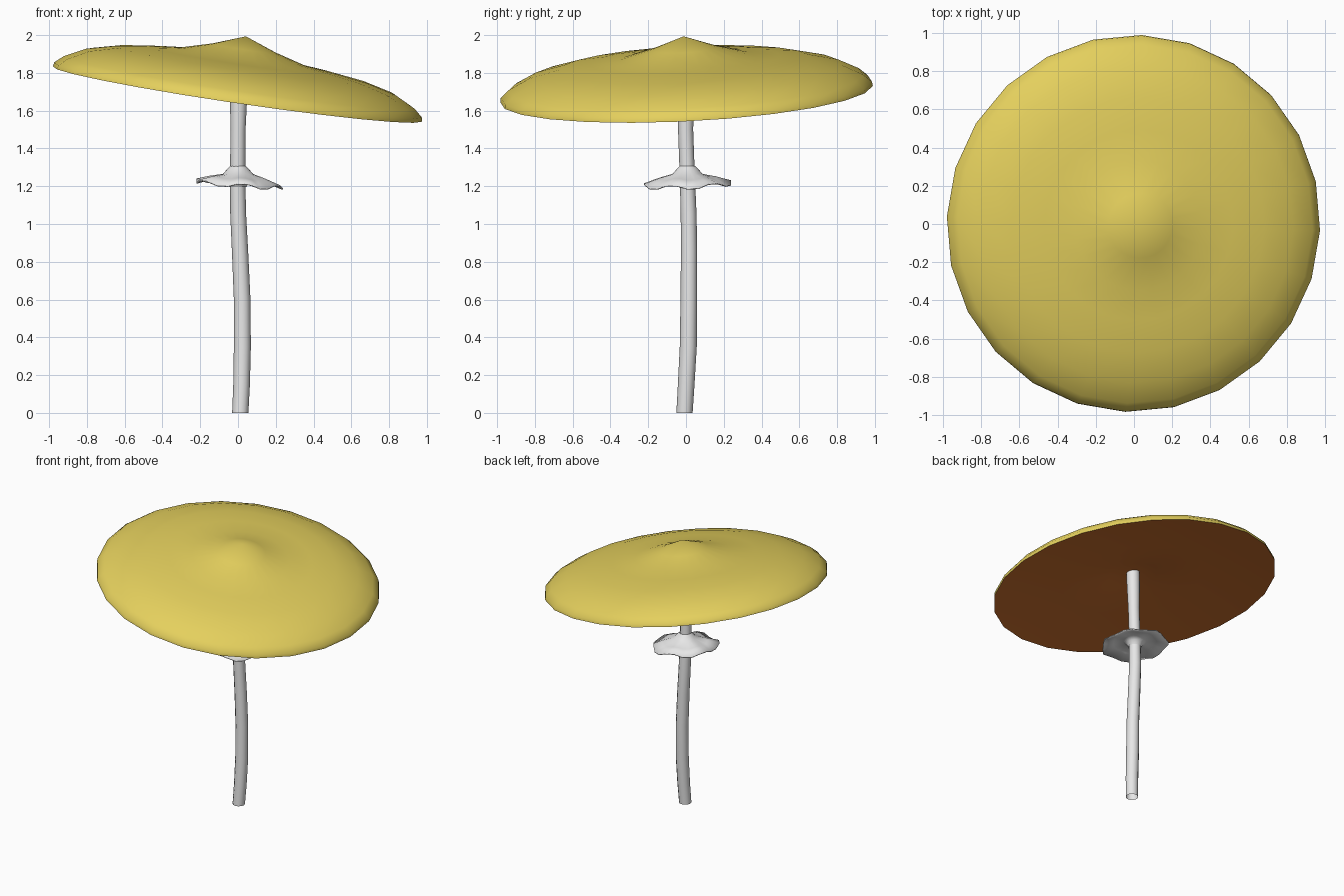
import bpy, bmesh, math
from mathutils import Vector

if "Cube" in bpy.data.objects:
    bpy.data.objects.remove(bpy.data.objects["Cube"])


def material(name, rgb):
    m = bpy.data.materials.new(name)
    m.diffuse_color = (*rgb, 1)
    m.use_nodes = True
    m.node_tree.nodes["Principled BSDF"].inputs["Base Color"].default_value = m.diffuse_color
    return m


YELLOW = material("cap yellow", (0.78, 0.63, 0.11))
BROWN = material("gill brown", (0.56, 0.15, 0.024))
WHITE = material("stem white", (0.80, 0.80, 0.80))


def loft(name, rings, mat, tip=None, tip_first=False):
    """Skin a list of equal-length point rings; optional closing tip point."""
    bm = bmesh.new()
    loops = [[bm.verts.new(p) for p in r] for r in rings]
    n = len(loops[0])
    for a, b in zip(loops, loops[1:]):
        for i in range(n):
            j = (i + 1) % n
            bm.faces.new((a[i], a[j], b[j], b[i]))
    if tip is not None:
        t = bm.verts.new(tip)
        for i in range(n):
            j = (i + 1) % n
            last = loops[-1]
            bm.faces.new((last[i], last[j], t))
    me = bpy.data.meshes.new(name)
    bm.to_mesh(me)
    bm.free()
    ob = bpy.data.objects.new(name, me)
    bpy.context.collection.objects.link(ob)
    me.materials.append(mat)
    for p in me.polygons:
        p.use_smooth = True
    return ob


def circle(r, z, n, cx=0, cy=0, start=0.0):
    return [Vector((cx + r * math.cos(start + math.tau * i / n),
                    cy + r * math.sin(start + math.tau * i / n), z)) for i in range(n)]


# Tilted cap frame: dome above, gills below, sharing one rim
tilt = Vector((0, 0, 1)).rotation_difference(Vector((0.148, -0.05, 1)))
centre = Vector((-0.003, 0.003, 1.688))


def cap_part(name, profile, top, mat):
    rings = [circle(r, h, 24, start=math.radians(-2.3)) for r, h in profile]
    ob = loft(name, rings, mat, tip=Vector((0, 0, top)))
    for v in ob.data.vertices:
        v.co = centre + tilt @ v.co
    return ob


cap_part("cap", [(0.988, 0), (0.985, 0.022), (0.94, 0.062), (0.83, 0.118), (0.67, 0.158),
                 (0.50, 0.181), (0.34, 0.198), (0.17, 0.246)], 0.309, YELLOW)
gills = cap_part("gills", [(0.988, 0), (0.8, 0.025), (0.5, 0.05), (0.34, 0.06),
                           (0.17, 0.085)], 0.11, BROWN)
gills.data.flip_normals()

# Gently bent stem, open at the foot: z, centre x, centre y, radius
path = [(0, 0.012, -0.008, 0.043), (0.15, 0.019, 0.001, 0.044), (0.35, 0.023, 0.012, 0.045),
        (0.6, 0.022, 0.015, 0.044), (0.85, 0.011, 0.016, 0.043), (1.05, 0.001, 0.014, 0.042),
        (1.25, -0.002, 0.007, 0.040), (1.5, 0.0, -0.002, 0.040), (1.66, 0.003, -0.003, 0.045),
        (1.82, 0.006, -0.005, 0.048)]
loft("stem", [circle(r, z, 12, x, y) for z, x, y, r in path], WHITE)

# Wavy skirt around the stem, its ripple growing towards the edge
skirt = [(0.045, 1.195), (0.058, 1.222), (0.08, 1.238), (0.15, 1.232), (0.228, 1.208),
         (0.23, 1.214), (0.15, 1.244), (0.08, 1.265), (0.055, 1.293), (0.041, 1.307)]
rings = []
for r, z in skirt:
    ring = circle(r, z, 24, 0.0, 0.008)
    k = max(0, (r - 0.08) / 0.15)
    for i, p in enumerate(ring):
        a = math.tau * i / 24
        p.z += k * (0.013 * math.cos(6 * a + 2.4) - 0.017 * math.cos(a) + 0.008 * math.sin(a))
        s = 1 + 0.04 * k * math.cos(5 * a)
        p.x *= s
        p.y *= s
    rings.append(ring)
loft("skirt", rings, WHITE)
